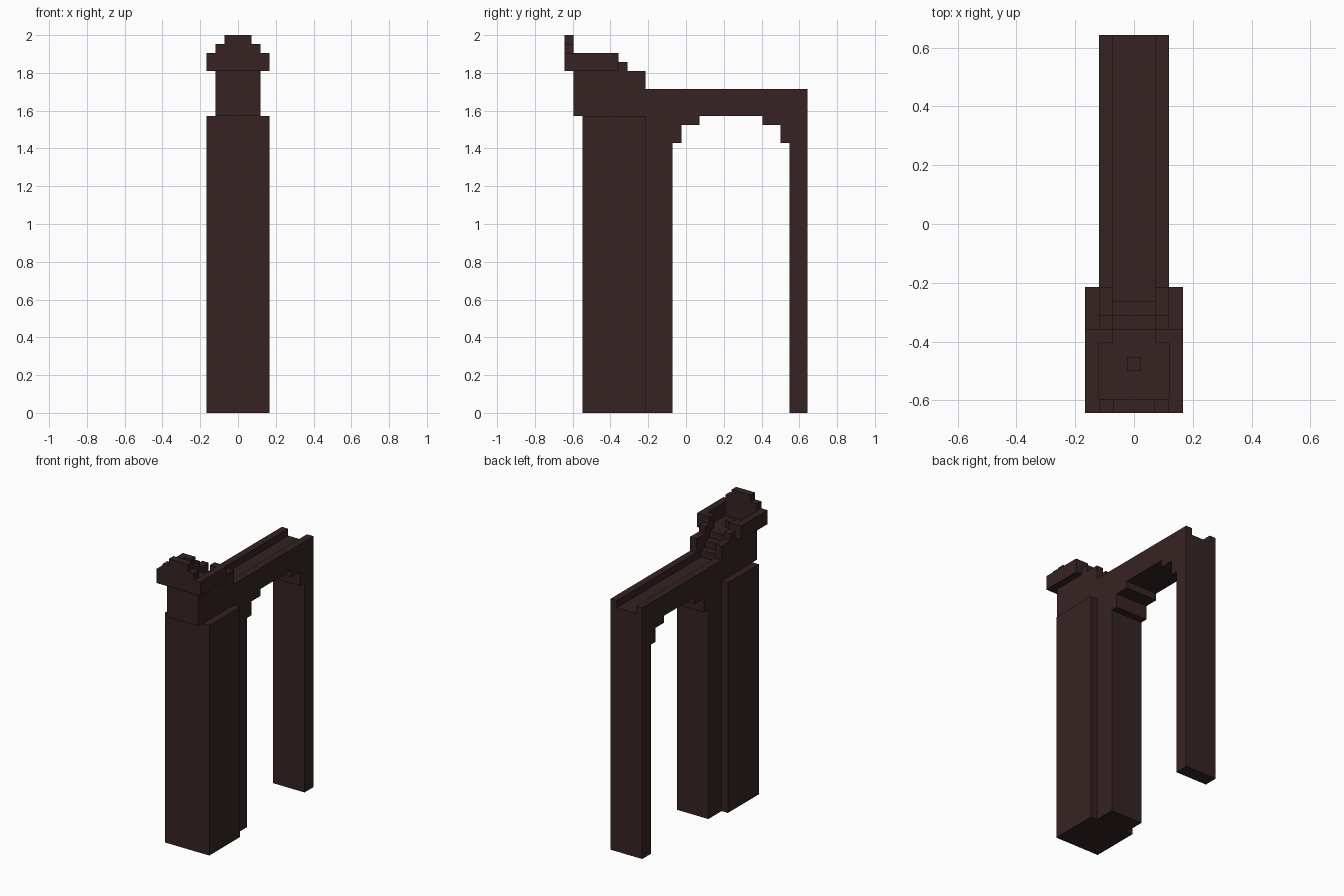
import bpy
import bmesh

cube = bpy.data.objects.get("Cube")
if cube:
    bpy.data.objects.remove(cube, do_unlink=True)

U = 2 / 42  # one block

stone = bpy.data.materials.new("dark_brown_stone")
stone.use_nodes = True
COLOUR = (0.037, 0.0165, 0.0165, 1)
stone.diffuse_color = COLOUR
bsdf = stone.node_tree.nodes["Principled BSDF"]
bsdf.inputs["Base Color"].default_value = COLOUR
bsdf.inputs["Roughness"].default_value = 0.9


def prism(name, profile, x0, x1):
    """Extrude a (y, z) profile, in blocks, from x0 to x1."""
    bm = bmesh.new()
    face = bm.faces.new([bm.verts.new((x0 * U, y * U, z * U)) for y, z in profile])
    new = bmesh.ops.extrude_face_region(bm, geom=[face])["geom"]
    verts = [v for v in new if isinstance(v, bmesh.types.BMVert)]
    bmesh.ops.translate(bm, verts=verts, vec=((x1 - x0) * U, 0, 0))
    bmesh.ops.recalc_face_normals(bm, faces=bm.faces)
    mesh = bpy.data.meshes.new(name)
    bm.to_mesh(mesh)
    bm.free()
    mesh.materials.append(stone)
    obj = bpy.data.objects.new(name, mesh)
    bpy.context.collection.objects.link(obj)
    return obj


def box(name, x0, x1, y0, y1, z0, z1):
    return prism(name, [(y0, z0), (y1, z0), (y1, z1), (y0, z1)], x0, x1)


# Wide tower shaft
box("tower_shaft", -3.5, 3.5, -11.5, -4.5, 0, 33)

# Turret neck, bridge, stepped arch and legs in one side profile
prism("arched_bridge", [
    (-12.5, 33), (-4.5, 33), (-4.5, 0), (-1.5, 0), (-1.5, 30), (-0.5, 30),
    (-0.5, 32), (1.5, 32), (1.5, 33), (8.5, 33), (8.5, 32), (10.5, 32),
    (10.5, 30), (11.5, 30), (11.5, 0), (13.5, 0), (13.5, 35), (-7.5, 35),
    (-7.5, 38), (-12.5, 38)], -2.5, 2.5)

# Stairs from the walkway up to the turret floor
prism("stairs", [(-7.5, 35), (-5.5, 35), (-5.5, 36), (-6.5, 36),
                 (-6.5, 37), (-7.5, 37)], -1.5, 1.5)

# Paired side parts
for side, s in (("left", 1), ("right", -1)):
    prism(side + "_parapet", [
        (-7.5, 35), (13.5, 35), (13.5, 36), (-4.5, 36), (-4.5, 38),
        (-6.5, 38), (-6.5, 39), (-7.5, 39)], s * 1.5, s * 2.5)
    box(side + "_turret_wall", s * 2.5, s * 3.5, -12.5, -7.5, 38, 40)
    box(side + "_gate_wall", s * 1.5, s * 2.5, -8.5, -7.5, 38, 40)

# Stepped front wall of the turret
for i, (half, z0, z1) in enumerate([(3.5, 38, 40), (2.5, 40, 41), (1.5, 41, 42)]):
    box(f"front_wall_tier_{i + 1}", -half, half, -13.5, -12.5, z0, z1)

# Small post in the middle of the turret floor
box("centre_post", -0.5, 0.5, -10.5, -9.5, 38, 39)
